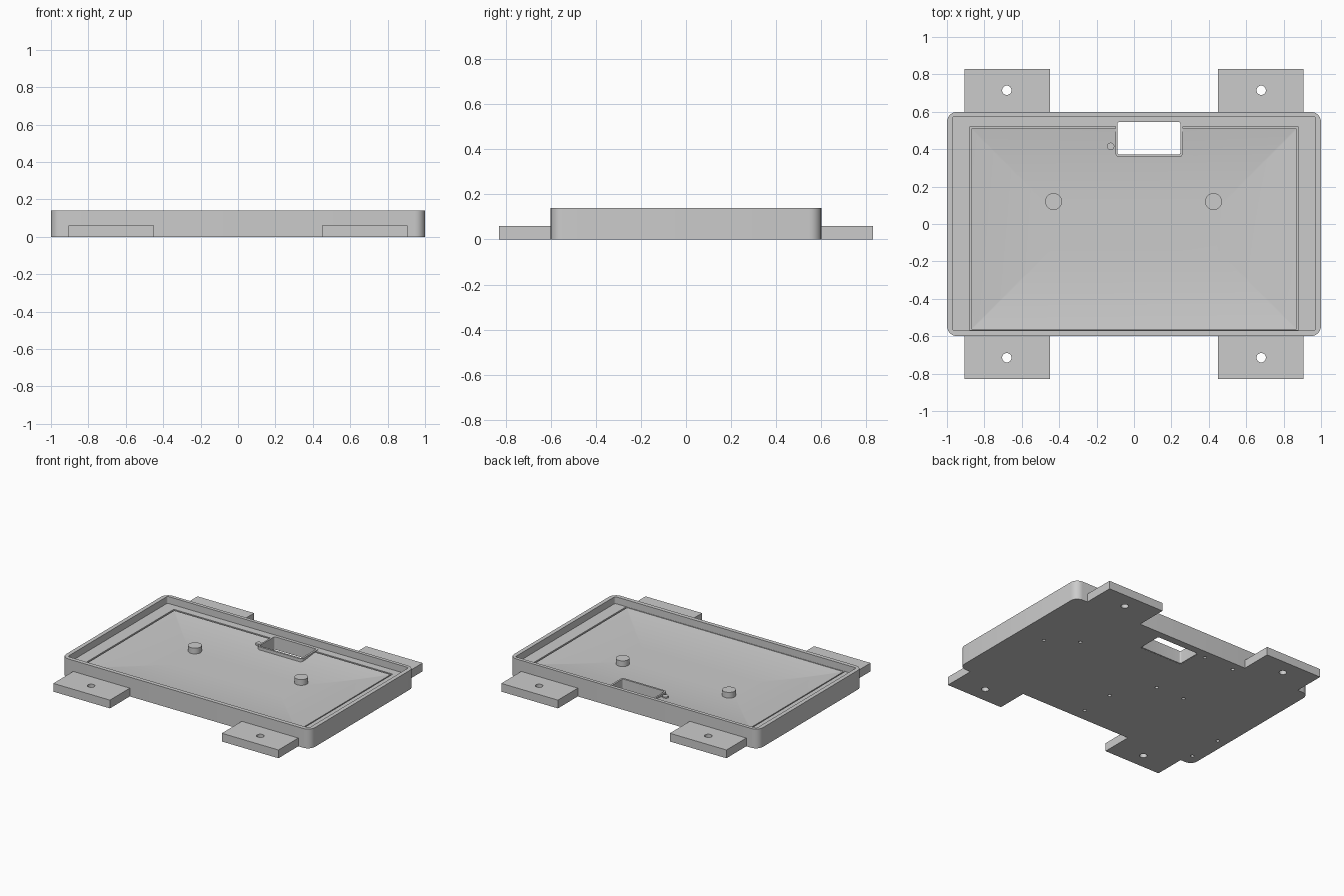
import bpy, bmesh, math

if "Cube" in bpy.data.objects:
    bpy.data.objects.remove(bpy.data.objects["Cube"], do_unlink=True)

GREY = (0.6, 0.6, 0.6, 1)
mat = bpy.data.materials.new("plain grey")
mat.use_nodes = True
mat.diffuse_color = GREY
mat.node_tree.nodes["Principled BSDF"].inputs["Base Color"].default_value = GREY


def rounded_rect(x0, x1, y0, y1, r, n=6):
    """Counter-clockwise outline with n segments in each corner."""
    pts = []
    corners = [(x1 - r, y1 - r), (x0 + r, y1 - r), (x0 + r, y0 + r), (x1 - r, y0 + r)]
    for k, (cx, cy) in enumerate(corners):
        for i in range(n + 1):
            a = math.pi / 2 * (k + i / n)
            pts.append((cx + r * math.cos(a), cy + r * math.sin(a)))
    return pts


def loft(name, rings, closed=False):
    """Skin a list of (outline, z) rings, capping the ends or joining them."""
    bm = bmesh.new()
    loops = [[bm.verts.new((x, y, z)) for x, y in pts] for pts, z in rings]
    pairs = list(zip(loops, loops[1:]))
    if closed:
        pairs.append((loops[-1], loops[0]))
    else:
        bm.faces.new(loops[0])
        bm.faces.new(loops[-1])
    for a, b in pairs:
        for i in range(len(a)):
            j = (i + 1) % len(a)
            bm.faces.new((a[i], a[j], b[j], b[i]))
    bmesh.ops.recalc_face_normals(bm, faces=bm.faces)
    me = bpy.data.meshes.new(name)
    bm.to_mesh(me)
    bm.free()
    me.materials.append(mat)
    ob = bpy.data.objects.new(name, me)
    bpy.context.collection.objects.link(ob)
    return ob


def disc(name, x, y, r, z0, z1, n=32):
    pts = [(x + r * math.cos(2 * math.pi * i / n), y + r * math.sin(2 * math.pi * i / n))
           for i in range(n)]
    return loft(name, [(pts, z0), (pts, z1)])


def cut(target, cutter):
    cutter.hide_render = True
    mod = target.modifiers.new("cut", 'BOOLEAN')
    mod.operation = 'DIFFERENCE'
    mod.solver = 'EXACT'
    mod.object = cutter
    bpy.context.view_layer.objects.active = target
    bpy.ops.object.modifier_apply(modifier=mod.name)
    bpy.data.objects.remove(cutter, do_unlink=True)


# Tray: outer wall, rim, inner ledge, narrow groove, then the dished floor
outer = rounded_rect(-1, 1, -0.6, 0.6, 0.055)
inner = rounded_rect(-0.97, 0.97, -0.57, 0.575, 0.012)
groove_out = rounded_rect(-0.88, 0.88, -0.568, 0.52, 0.006)
groove_in = rounded_rect(-0.87, 0.87, -0.564, 0.51, 0.005)
rings = [(outer, 0), (outer, 0.14), (inner, 0.14), (inner, 0.09),
         (groove_out, 0.09), (groove_out, 0.078), (groove_in, 0.078)]
STEPS = 12
for s in range(STEPS + 1):
    t = s / STEPS
    d = 0.42 * t
    z = 0.088 - 0.028 * (1 - (1 - t) ** 2)
    rings.append((rounded_rect(-0.87 + d, 0.87 - d, -0.564 + d, 0.51 - d, 0.005), z))
tray = loft("tray", rings)

# Rectangular opening through the floor with a thin raised surround
cut(tray, loft("opening_cutter", [(rounded_rect(-0.095, 0.255, 0.365, 0.55, 0.015), -0.1),
                                  (rounded_rect(-0.095, 0.255, 0.365, 0.55, 0.015), 0.3)]))
duct_out = rounded_rect(-0.1, 0.262, 0.358, 0.557, 0.022)
duct_in = rounded_rect(-0.088, 0.248, 0.372, 0.545, 0.01)
duct = loft("opening_surround", [(duct_out, 0.001), (duct_out, 0.094),
                                 (duct_in, 0.094), (duct_in, 0.001)], closed=True)

# Small blind holes in the underside
for x, y in [(0.8, 0.03), (0.6, 0.165), (-0.16, 0.535), (-0.4, 0.535), (-0.17, 0.03),
             (0, -0.25), (0, -0.505), (-0.4, 0.03), (-0.93, -0.25), (-0.93, -0.51)]:
    cut(tray, disc("hole_cutter", x, y, 0.012, -0.05, 0.03, 16))

# Four mounting tabs with a bolt hole each
tabs = []
for sx, side in ((1, "left"), (-1, "right")):
    for sy, end in ((1, "back"), (-1, "front")):
        xs = sorted((sx * 0.45, sx * 0.905))
        ys = sorted((sy * 0.598, sy * 0.828))
        plate = [(xs[0], ys[0]), (xs[1], ys[0]), (xs[1], ys[1]), (xs[0], ys[1])]
        tab = loft(f"mounting_tab_{end}_{side}", [(plate, 0), (plate, 0.06)])
        cut(tab, disc("bolt_cutter", sx * 0.68, sy * 0.715, 0.025, -0.1, 0.2))
        tabs.append(tab)

# Support pegs and a small locating pin standing on the floor
pegs = [disc("peg_left", 0.425, 0.12, 0.045, 0.04, 0.102),
        disc("peg_right", -0.43, 0.12, 0.045, 0.04, 0.102),
        disc("locating_pin", -0.125, 0.415, 0.02, 0.04, 0.088, 20)]

# Smooth the curved surfaces while keeping edges sharp
bpy.ops.object.select_all(action='DESELECT')
for ob in [tray, duct] + tabs + pegs:
    ob.select_set(True)
bpy.context.view_layer.objects.active = tray
bpy.ops.object.shade_smooth_by_angle(angle=math.radians(30))
